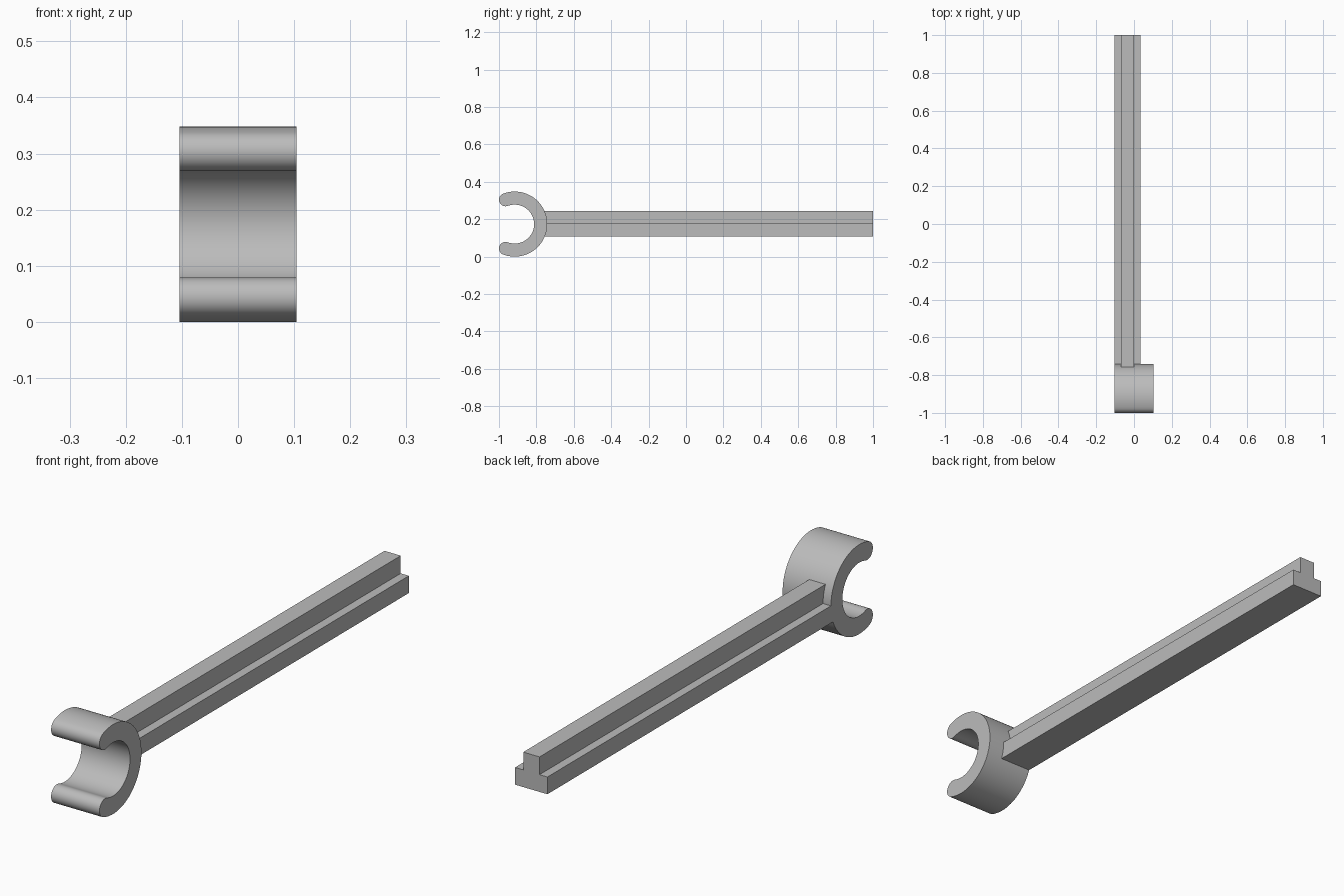
import bpy
import bmesh
from math import cos, sin, pi, radians

cube = bpy.data.objects.get("Cube")
if cube:
    bpy.data.objects.remove(cube, do_unlink=True)

grey = bpy.data.materials.new("plain grey")
grey.use_nodes = True
colour = (0.5, 0.5, 0.5, 1)
grey.diffuse_color = colour
grey.node_tree.nodes["Principled BSDF"].inputs["Base Color"].default_value = colour


def extrude_profile(name, points, start, offset, smooth=False):
    """Make a solid from a closed profile; points are 3D, in one plane."""
    bm = bmesh.new()
    face = bm.faces.new([bm.verts.new(p) for p in points])
    new = bmesh.ops.extrude_face_region(bm, geom=[face], use_keep_orig=True)["geom"]
    bmesh.ops.translate(bm, vec=offset, verts=[v for v in new if isinstance(v, bmesh.types.BMVert)])
    bmesh.ops.translate(bm, vec=start, verts=bm.verts)
    bmesh.ops.recalc_face_normals(bm, faces=bm.faces)
    mesh = bpy.data.meshes.new(name)
    bm.to_mesh(mesh)
    bm.free()
    mesh.materials.append(grey)
    obj = bpy.data.objects.new(name, mesh)
    bpy.context.collection.objects.link(obj)
    if smooth:
        bpy.ops.object.select_all(action="DESELECT")
        obj.select_set(True)
        bpy.context.view_layer.objects.active = obj
        bpy.ops.object.shade_smooth_by_angle(angle=radians(30))
    return obj


def arc(cy, cz, radius, a0, a1, steps):
    return [(0, cy + radius * cos(a0 + (a1 - a0) * i / steps),
             cz + radius * sin(a0 + (a1 - a0) * i / steps)) for i in range(steps + 1)]


# Open clip ring with rounded tips, facing the front
OUTER, INNER = 0.174, 0.104
MID, TIP = (OUTER + INNER) / 2, (OUTER - INNER) / 2
HALF_WIDTH = 0.104
end = radians(110.6)
profile = arc(0, 0, OUTER, -end, end, 64)
profile += arc(MID * cos(end), MID * sin(end), TIP, end, end + pi, 14)[1:]
profile += arc(0, 0, INNER, end, -end, 64)[1:]
profile += arc(MID * cos(end), -MID * sin(end), TIP, pi - end, 2 * pi - end, 14)[1:-1]
extrude_profile("clip_ring", profile, (-HALF_WIDTH, -0.916, OUTER), (2 * HALF_WIDTH, 0, 0), True)

# Long handle with a stepped T section, sunk into the ring wall
low, step, top = 0.109, 0.176, 0.245
section = [(-0.104, low), (0.035, low), (0.035, step), (0, step),
           (0, top), (-0.07, top), (-0.07, step), (-0.104, step)]
front = -0.78
extrude_profile("handle_bar", [(x, 0, z) for x, z in section], (0, front, 0), (0, 1 - front, 0))
